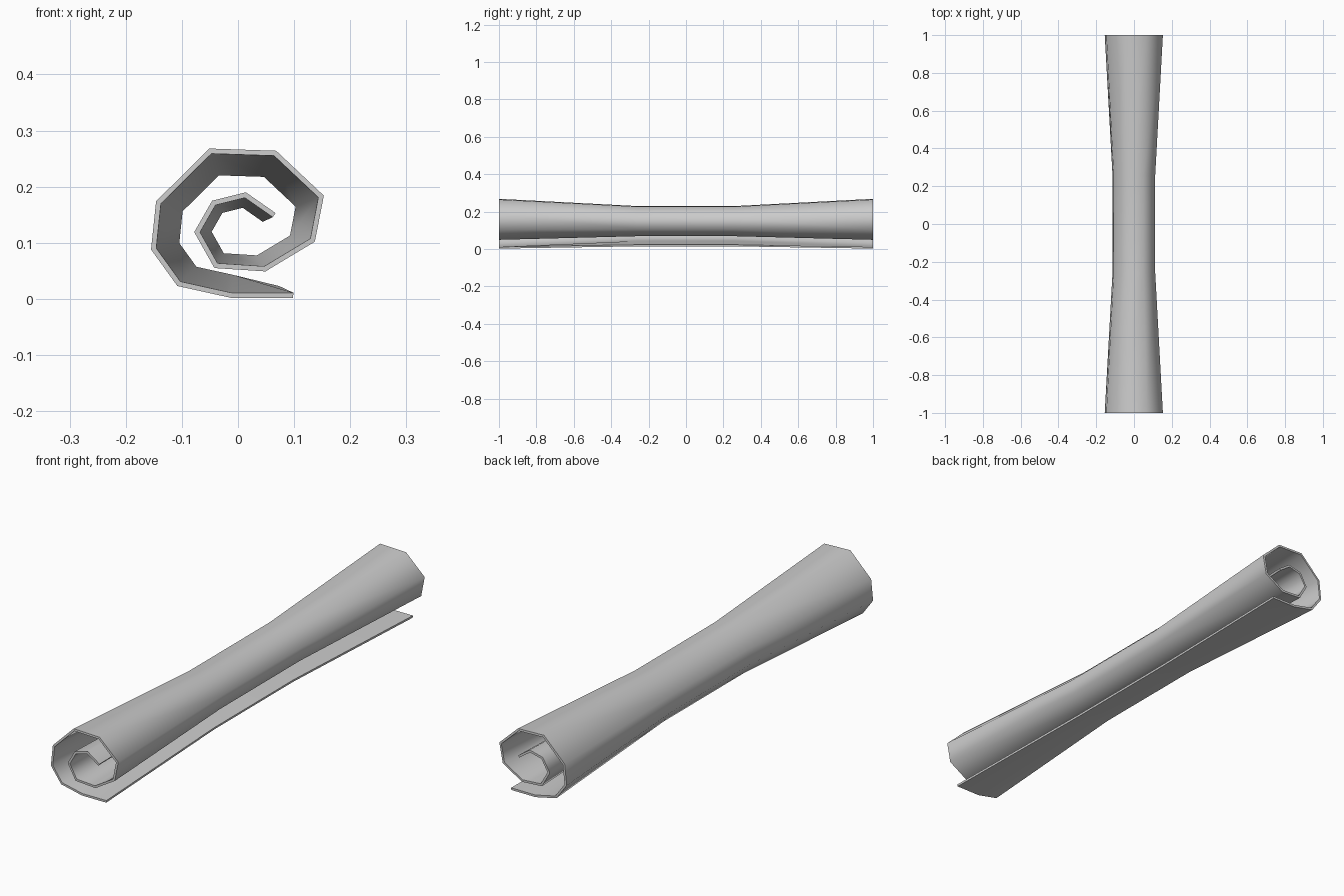
import bpy
import bmesh
from math import radians

if "Cube" in bpy.data.objects:
    bpy.data.objects.remove(bpy.data.objects["Cube"])

# Outer spiral profile (x, z) at the flared ends, from the loose edge inward
PROFILE = [(0.098, 0.002), (-0.013, 0.002), (-0.108, 0.023), (-0.155, 0.088),
           (-0.146, 0.174), (-0.051, 0.268), (0.068, 0.264), (0.153, 0.184),
           (0.137, 0.102), (0.049, 0.049), (-0.042, 0.055), (-0.078, 0.119),
           (-0.046, 0.175), (0.014, 0.190), (0.067, 0.153)]
CENTRE_Z = 0.122
WAIST = 0.735          # scale of the narrow middle
THICKNESS = 0.009


def section(bm, y, scale):
    """One spiral cross-section, shrunk about the roll's axis."""
    row = []
    for i, (x, z) in enumerate(PROFILE):
        z = CENTRE_Z + scale * (z - CENTRE_Z)
        if i == 0 and scale < 1:
            z = 0.014   # loose edge droops towards the ground
        row.append(bm.verts.new((x * scale, y, z)))
    return row


# Rolled sheet: four sections, flared at both ends
bm = bmesh.new()
rows = [section(bm, y, s) for y, s in
        ((-1, 1), (-0.26, WAIST), (0.26, WAIST), (1, 1))]
for a, b in zip(rows, rows[1:]):
    for i in range(len(PROFILE) - 1):
        bm.faces.new((a[i], a[i + 1], b[i + 1], b[i]))
mesh = bpy.data.meshes.new("rolled_sheet")
bm.to_mesh(mesh)
bm.free()
sheet = bpy.data.objects.new("rolled_sheet", mesh)
bpy.context.collection.objects.link(sheet)
bpy.context.view_layer.objects.active = sheet
sheet.select_set(True)

# Sheet thickness, inward from the outer face
solid = sheet.modifiers.new("thickness", 'SOLIDIFY')
solid.thickness = THICKNESS
solid.offset = -1
solid.use_even_offset = True
bpy.ops.object.modifier_apply(modifier=solid.name)

# Smooth around the roll, crisp at the rims
bpy.ops.object.shade_smooth_by_angle(angle=radians(75))
